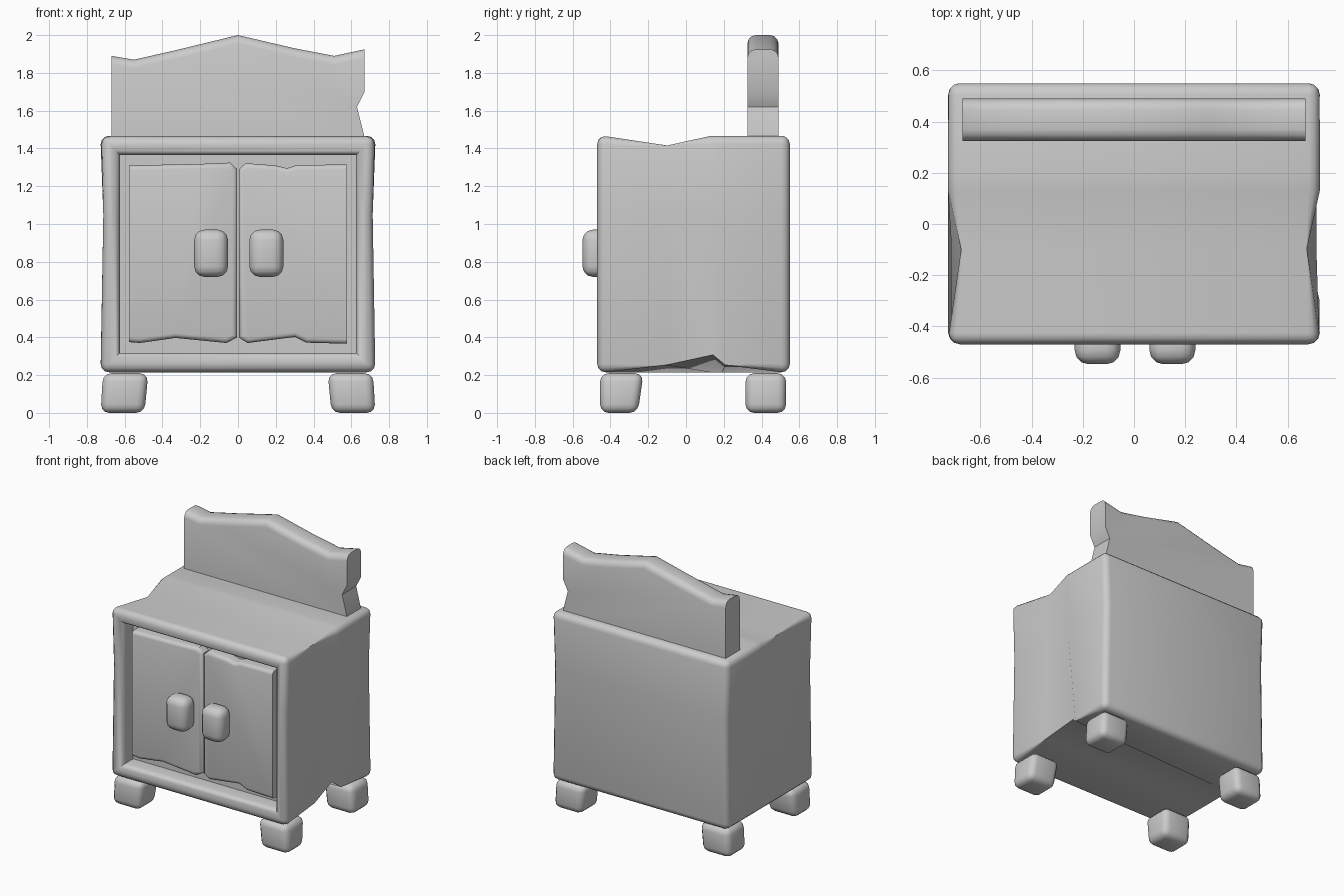
import bpy, bmesh
from mathutils import Vector

if "Cube" in bpy.data.objects:
    bpy.data.objects.remove(bpy.data.objects["Cube"])


def finish(name, bm):
    bmesh.ops.recalc_face_normals(bm, faces=bm.faces)
    mesh = bpy.data.meshes.new(name)
    bm.to_mesh(mesh)
    bm.free()
    ob = bpy.data.objects.new(name, mesh)
    bpy.context.collection.objects.link(ob)
    bpy.ops.object.select_all(action='DESELECT')
    bpy.context.view_layer.objects.active = ob
    ob.select_set(True)
    bpy.ops.object.shade_smooth_by_angle(angle=0.7)
    return ob


def box(lo, hi):
    bm = bmesh.new()
    bmesh.ops.create_cube(bm, size=1)
    lo, hi = Vector(lo), Vector(hi)
    for v in bm.verts:
        v.co = (lo + hi) / 2 + v.co * (hi - lo)
    return bm


def bevel(bm, edges, width, segments=3):
    bmesh.ops.bevel(bm, geom=edges, offset=width, segments=segments,
                    profile=0.5, affect='EDGES', clamp_overlap=True)


def prism(name, pts, y0, y1, width, pick):
    """Extrude an x-z outline along y and round the picked edges."""
    bm = bmesh.new()
    face = bm.faces.new([bm.verts.new((x, y0, z)) for x, z in pts])
    ext = bmesh.ops.extrude_face_region(bm, geom=[face])
    moved = [g for g in ext['geom'] if isinstance(g, bmesh.types.BMVert)]
    bmesh.ops.translate(bm, verts=moved, vec=(0, y1 - y0, 0))
    bmesh.ops.recalc_face_normals(bm, faces=bm.faces)
    bevel(bm, [e for e in bm.edges if pick(*[v.co for v in e.verts])], width)
    return finish(name, bm)


# Cabinet body with a framed recess in the front
bm = box((-0.727, -0.47, 0.215), (0.727, 0.55, 1.467))
front = min(bm.faces, key=lambda f: f.calc_center_median().y)
bmesh.ops.inset_region(bm, faces=[front], thickness=0.145)
ext = bmesh.ops.extrude_face_region(bm, geom=[front])
bmesh.ops.delete(bm, geom=[front], context='FACES_ONLY')
bmesh.ops.translate(bm, vec=(0, 0.13, 0),
                    verts=[g for g in ext['geom'] if isinstance(g, bmesh.types.BMVert)])
bmesh.ops.recalc_face_normals(bm, faces=bm.faces)
for co, no in (((0, -0.1, 0), (0, 1, 0)), ((0, 0.13, 0), (0, 1, 0)),
               ((0, 0.19, 0), (0, 1, 0)), ((0, 0, 1.05), (0, 0, 1))):
    bmesh.ops.bisect_plane(bm, geom=bm.verts[:] + bm.edges[:] + bm.faces[:],
                           plane_co=co, plane_no=no)
# worn sides and chipped edges
for v in bm.verts:
    c = v.co
    if abs(c.x) < 0.7:
        continue
    side = 1 if c.x > 0 else -1
    if abs(c.z - 1.05) < 0.01:
        c.x -= side * 0.014
    if c.z > 1.4 and abs(c.y + 0.1) < 0.01:
        c.x -= side * 0.02
        c.z -= 0.02
    if side > 0 and c.z < 0.3 and abs(c.y - 0.13) < 0.01:
        c.x -= 0.03
        c.z += 0.05
bevel(bm, [e for e in bm.edges if len(e.link_faces) == 2
           and e.calc_face_angle_signed() > 0.7], 0.05)
finish("cabinet_body", bm)

# Doors with wavy top and bottom edges
left = [(-0.578, 0.375), (-0.52, 0.37), (-0.33, 0.397), (-0.06, 0.37), (-0.004, 0.40),
        (-0.004, 1.29), (-0.04, 1.325), (-0.2, 1.318), (-0.578, 1.31)]
right = [(0.004, 0.40), (0.05, 0.37), (0.3, 0.402), (0.36, 0.372), (0.578, 0.366),
         (0.578, 1.315), (0.31, 1.312), (0.26, 1.295), (0.2, 1.31), (0.04, 1.322), (0.004, 1.29)]
for name, pts in (("left_door", left), ("right_door", right)):
    prism(name, pts, -0.42, -0.335, 0.025,
          lambda a, b: max(a.y, b.y) < -0.41 and min(abs(a.x), abs(b.x)) < 0.57)

# Scalloped back board, rounded along its top
board = [(-0.67, 1.43), (0.67, 1.43), (0.67, 1.46), (0.63, 1.62), (0.67, 1.70),
         (0.67, 1.925), (0.51, 1.89), (0.3, 1.93), (0, 2.0), (-0.33, 1.92),
         (-0.55, 1.87), (-0.67, 1.89)]
prism("back_board", board, 0.325, 0.49, 0.045,
      lambda a, b: min(a.z, b.z) > 1.8 and abs(a.y - b.y) < 0.01)

# Door knobs
for name, x0, x1 in (("left_knob", -0.232, -0.053), ("right_knob", 0.06, 0.24)):
    bm = box((x0, -0.548, 0.72), (x1, -0.405, 0.97))
    bevel(bm, bm.edges[:], 0.055)
    finish(name, bm)

# Stubby feet, slightly tapered
for sname, s in (("left", -1), ("right", 1)):
    for pname, y0, y1, inner in (("front", -0.455, -0.225, -0.03), ("back", 0.315, 0.53, 0.0)):
        bm = box((0.475, y0, 0.005), (0.727, y1, 0.215))
        for v in bm.verts:
            if v.co.z < 0.1:
                if v.co.x < 0.6:
                    v.co.x += 0.02
                if v.co.y > (y0 + y1) / 2:
                    v.co.y += inner
            elif v.co.x > 0.6:
                v.co.x -= 0.012
            v.co.x *= s
        bmesh.ops.recalc_face_normals(bm, faces=bm.faces)
        bevel(bm, bm.edges[:], 0.045)
        for v in bm.verts:
            v.co.z = max(v.co.z - 0.005, 0)
        finish(f"{pname}_{sname}_foot", bm)
